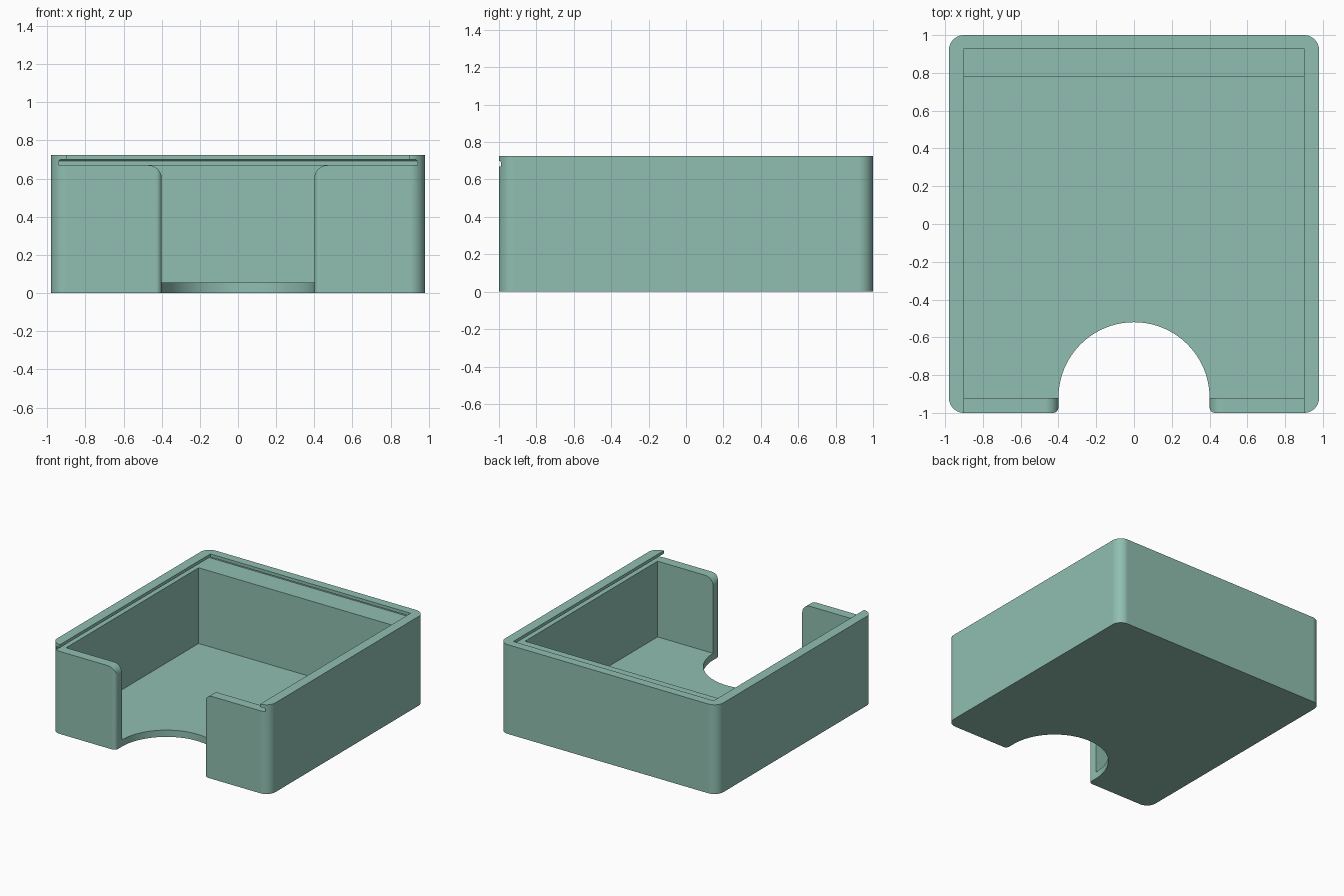
import bpy, bmesh
from math import radians, sin, cos
from mathutils import Vector

old = bpy.data.objects.get("Cube")
if old:
    bpy.data.objects.remove(old, do_unlink=True)

HALF_X, HALF_Y, TOP = 0.98, 1.0, 0.725
FLOOR, RAIL_LOW, RAIL_HIGH = 0.055, 0.67, 0.70
INNER_X, INNER_FRONT, INNER_BACK = 0.90, -0.92, 0.78
CORNER, NOTCH, LIP = 0.08, 0.40, 0.03


def arc(cx, cy, r, start, end, steps):
    """Points on a circle from one angle to another, in degrees."""
    angles = [radians(start + (end - start) * i / steps) for i in range(steps + 1)]
    return [(cx + r * cos(a), cy + r * sin(a)) for a in angles]


def mirrored(half):
    """Complete a left half outline across x = 0."""
    return half + [(-x, y) for x, y in reversed(half) if abs(x) > 1e-5]


def prism(name, outline, low, high, axis="Z", chamfer=0):
    """Extrude a flat outline along z, or along y when it lies in xz."""
    def place(a, b, h):
        return Vector((a, b, h)) if axis == "Z" else Vector((a, h, b))
    bm = bmesh.new()
    face = bm.faces.new([bm.verts.new(place(a, b, low)) for a, b in outline])
    extruded = bmesh.ops.extrude_face_region(bm, geom=[face])
    moved = [v for v in extruded["geom"] if isinstance(v, bmesh.types.BMVert)]
    bmesh.ops.translate(bm, verts=moved, vec=place(0, 0, high - low))
    if chamfer:
        rim = [e for e in bm.edges if all(v in moved for v in e.verts)]
        bmesh.ops.bevel(bm, geom=rim, offset=chamfer, segments=1, affect="EDGES")
    bmesh.ops.recalc_face_normals(bm, faces=bm.faces)
    mesh = bpy.data.meshes.new(name)
    bm.to_mesh(mesh)
    bm.free()
    obj = bpy.data.objects.new(name, mesh)
    bpy.context.collection.objects.link(obj)
    return obj


def rect(x, front, back):
    return [(-x, front), (x, front), (x, back), (-x, back)]


# Solid block with rounded upright corners
outline = []
for sx, sy, start in ((1, 1, 0), (-1, 1, 90), (-1, -1, 180), (1, -1, 270)):
    outline += arc(sx * (HALF_X - CORNER), sy * (HALF_Y - CORNER),
                   CORNER, start, start + 90, 12)
box = prism("open_box", outline, 0, TOP)

# Finger notch: half circle in the floor, flared at the front face
notch = [(-NOTCH - LIP, -1.2)]
notch += arc(-NOTCH - LIP, -HALF_Y + LIP, LIP, -90, 0, 8)
notch += arc(0, INNER_FRONT, NOTCH, 180, 90, 32)

# Rounded tops of the front wall beside the notch
r = 0.07
shoulder = [(-NOTCH - r, 0.9)] + arc(-NOTCH - r, RAIL_LOW - r, r, 90, 0, 12)

cutters = [
    prism("cavity_cutter", rect(INNER_X, INNER_FRONT, INNER_BACK), FLOOR, 0.68),
    prism("lid_slot_cutter", rect(0.94, -1.2, 0.97), RAIL_LOW, RAIL_HIGH, chamfer=0.009),
    prism("lid_opening_cutter", rect(INNER_X, -1.2, 0.93), 0.685, 0.9),
    prism("notch_cutter", mirrored(notch), -0.1, 0.9),
    prism("shoulder_cutter", mirrored(shoulder), -1.2, -0.9, axis="Y"),
]

bpy.ops.object.select_all(action="DESELECT")
box.select_set(True)
bpy.context.view_layer.objects.active = box
for cutter in cutters:
    cutter.hide_render = True
    cut = box.modifiers.new(cutter.name, "BOOLEAN")
    cut.operation, cut.solver, cut.object = "DIFFERENCE", "EXACT", cutter
    bpy.ops.object.modifier_apply(modifier=cut.name)
    bpy.data.objects.remove(cutter, do_unlink=True)

# Single sage green finish
green = bpy.data.materials.new("sage_green")
green.use_nodes = True
colour = (0.28, 0.52, 0.44, 1)
green.diffuse_color = colour
green.node_tree.nodes["Principled BSDF"].inputs["Base Color"].default_value = colour
box.data.materials.clear()
box.data.materials.append(green)

# Smooth rounds, crisp edges
bpy.ops.object.shade_smooth_by_angle(angle=radians(30))
weighted = box.modifiers.new("flat_walls", "WEIGHTED_NORMAL")
weighted.keep_sharp = True
